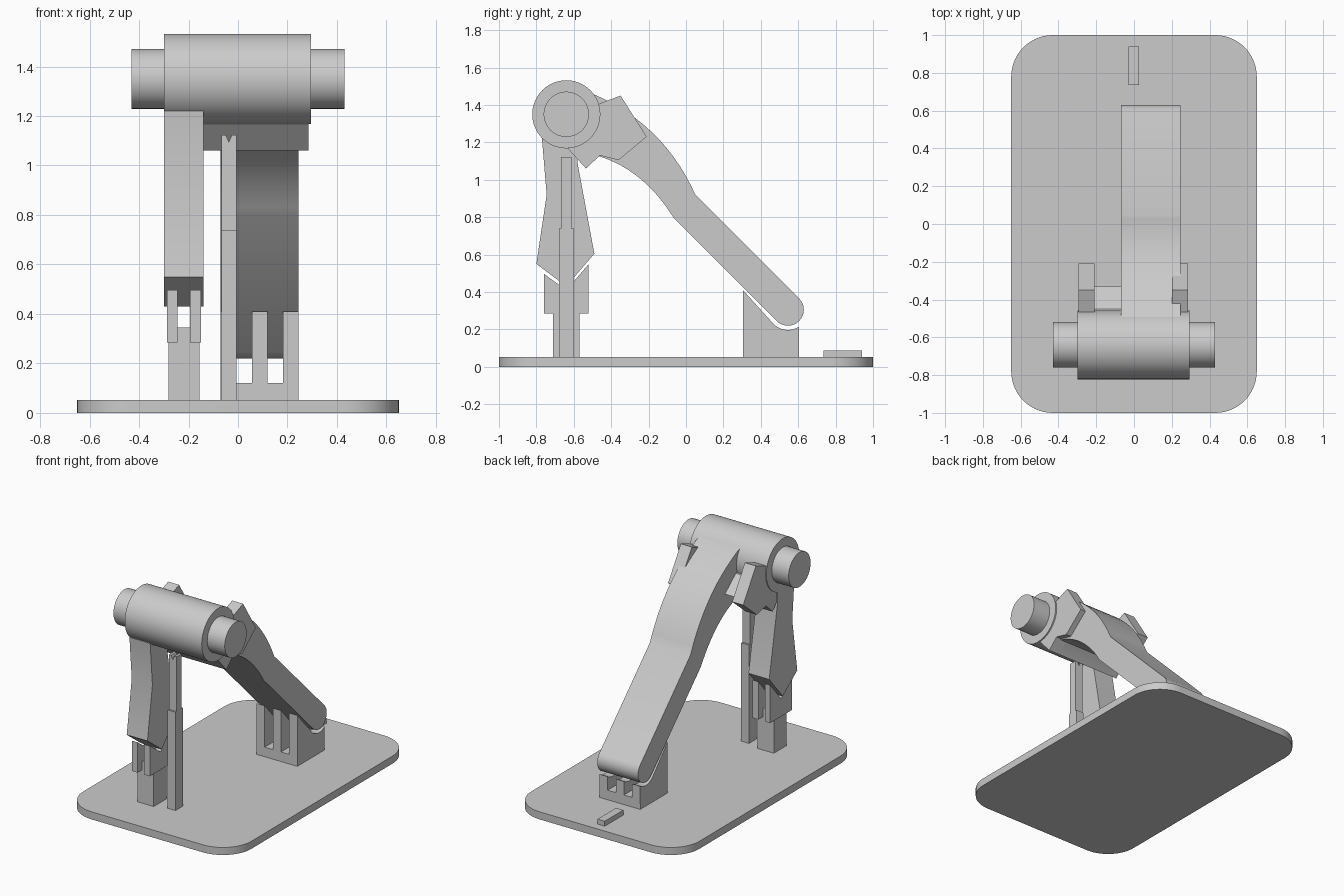
import bpy, bmesh, math
from math import cos, sin, pi, radians
from mathutils import Vector

if "Cube" in bpy.data.objects:
    bpy.data.objects.remove(bpy.data.objects["Cube"], do_unlink=True)

grey = bpy.data.materials.new("light grey")
grey.use_nodes = True
colour = (0.6, 0.6, 0.6, 1)
grey.diffuse_color = colour
grey.node_tree.nodes["Principled BSDF"].inputs["Base Color"].default_value = colour


def prism(name, start, end):
    """Extrude a closed outline of 3D points; end is the offset vector."""
    bm = bmesh.new()
    face = bm.faces.new([bm.verts.new(p) for p in start])
    ext = bmesh.ops.extrude_face_region(bm, geom=[face])
    bmesh.ops.translate(bm, vec=Vector(end),
                        verts=[v for v in ext["geom"] if isinstance(v, bmesh.types.BMVert)])
    bmesh.ops.recalc_face_normals(bm, faces=bm.faces)
    mesh = bpy.data.meshes.new(name)
    bm.to_mesh(mesh)
    bm.free()
    ob = bpy.data.objects.new(name, mesh)
    bpy.context.collection.objects.link(ob)
    mesh.materials.append(grey)
    bpy.ops.object.select_all(action="DESELECT")
    ob.select_set(True)
    bpy.context.view_layer.objects.active = ob
    bpy.ops.object.shade_smooth_by_angle(angle=radians(20))
    return ob


def side(name, x0, x1, profile):
    """Side profile of (y, z) points swept from x0 to x1."""
    return prism(name, [(x0, y, z) for y, z in profile], (x1 - x0, 0, 0))


def box(name, x0, x1, y0, y1, z0, z1):
    return side(name, x0, x1, [(y0, z0), (y1, z0), (y1, z1), (y0, z1)])


def arc(cy, cz, r, a0, a1, n):
    return [(cy + r * cos(radians(a0 + (a1 - a0) * i / n)),
             cz + r * sin(radians(a0 + (a1 - a0) * i / n))) for i in range(n + 1)]


def bezier(p0, p1, p2, n=14):
    return [tuple((1 - t) ** 2 * a + 2 * t * (1 - t) * b + t * t * c
                  for a, b, c in zip(p0, p1, p2)) for t in [i / n for i in range(n + 1)]]


# Rounded base plate
R = 0.22
outline = []
for k, (sx, sy) in enumerate([(1, 1), (-1, 1), (-1, -1), (1, -1)]):
    outline += arc(sx * (0.65 - R), sy * (1 - R), R, 90 * k, 90 * k + 90, 14)
prism("base_plate", [(x, y, 0) for x, y in outline], (0, 0, 0.053))
box("base_marker", -0.03, 0.026, 0.735, 0.94, 0.05, 0.088)

# Horizontal barrel and its pin
CY, CZ = -0.64, 1.35
side("barrel", -0.30, 0.295, arc(CY, CZ, 0.182, 0, 354.375, 63))
side("pin", -0.43, 0.43, arc(CY, CZ, 0.121, 0, 354.375, 63))

# Long curved arm with rounded foot
arm = bezier((-0.50, 1.46), (-0.12, 1.30), (0.05, 0.92))
arm += arc(0.545, 0.305, 0.085, 45, -135, 16)
arm += bezier((-0.065, 0.795), (-0.23, 1.06), (-0.48, 1.13))
arm += [(-0.6, 1.25), (-0.58, 1.42)]
side("long_arm", -0.07, 0.245, arm)

# Slotted cradle under the arm
cradle = [(0.305, 0.05), (0.305, 0.41)] + arc(0.545, 0.305, 0.108, -135, -56, 10) + [(0.605, 0.05)]
for i in range(3):
    x = -0.07 + 0.126 * i
    side("arm_cradle_fin", x, x + 0.063, cradle)
box("arm_cradle_floor", -0.07, 0.245, 0.305, 0.605, 0.05, 0.12)

# Bracket: two lugs joined by a bridge
lug = [(-0.62, 1.27), (-0.535, 1.06), (-0.46, 1.13), (-0.36, 1.105),
       (-0.21, 1.23), (-0.35, 1.45), (-0.48, 1.40)]
side("bracket_lug_right", -0.295, -0.21, lug)
side("bracket_lug_left", 0.20, 0.285, lug)
side("bracket_bridge", -0.295, 0.285,
     [(-0.63, 1.165), (-0.535, 1.06), (-0.46, 1.13), (-0.33, 1.20), (-0.45, 1.30), (-0.6, 1.3)])

# Short leg hanging from the barrel
side("short_leg", -0.30, -0.14,
     [(-0.77, 1.22), (-0.745, 0.92), (-0.80, 0.55), (-0.64, 0.43),
      (-0.49, 0.605), (-0.58, 1.09), (-0.58, 1.25), (-0.70, 1.27)])

# Forked stand below the short leg
box("leg_stand", -0.28, -0.155, -0.71, -0.57, 0.05, 0.345)
for x0, x1 in [(-0.287, -0.245), (-0.195, -0.15)]:
    side("leg_stand_prong", x0, x1,
         [(-0.76, 0.285), (-0.76, 0.497), (-0.64, 0.41), (-0.52, 0.55), (-0.52, 0.285)])

# Central post, narrower above, with a notched tip
X0, X1, XM = -0.067, -0.007, -0.037
box("post_lower", X0, X1, -0.68, -0.60, 0.05, 0.74)
tip = [(X0, 0.74), (X1, 0.74), (X1, 1.123), (XM + 0.012, 1.123), (XM, 1.095),
       (XM - 0.012, 1.123), (X0, 1.123)]
prism("post_upper", [(x, -0.668, z) for x, z in tip], (0, 0.056, 0))
